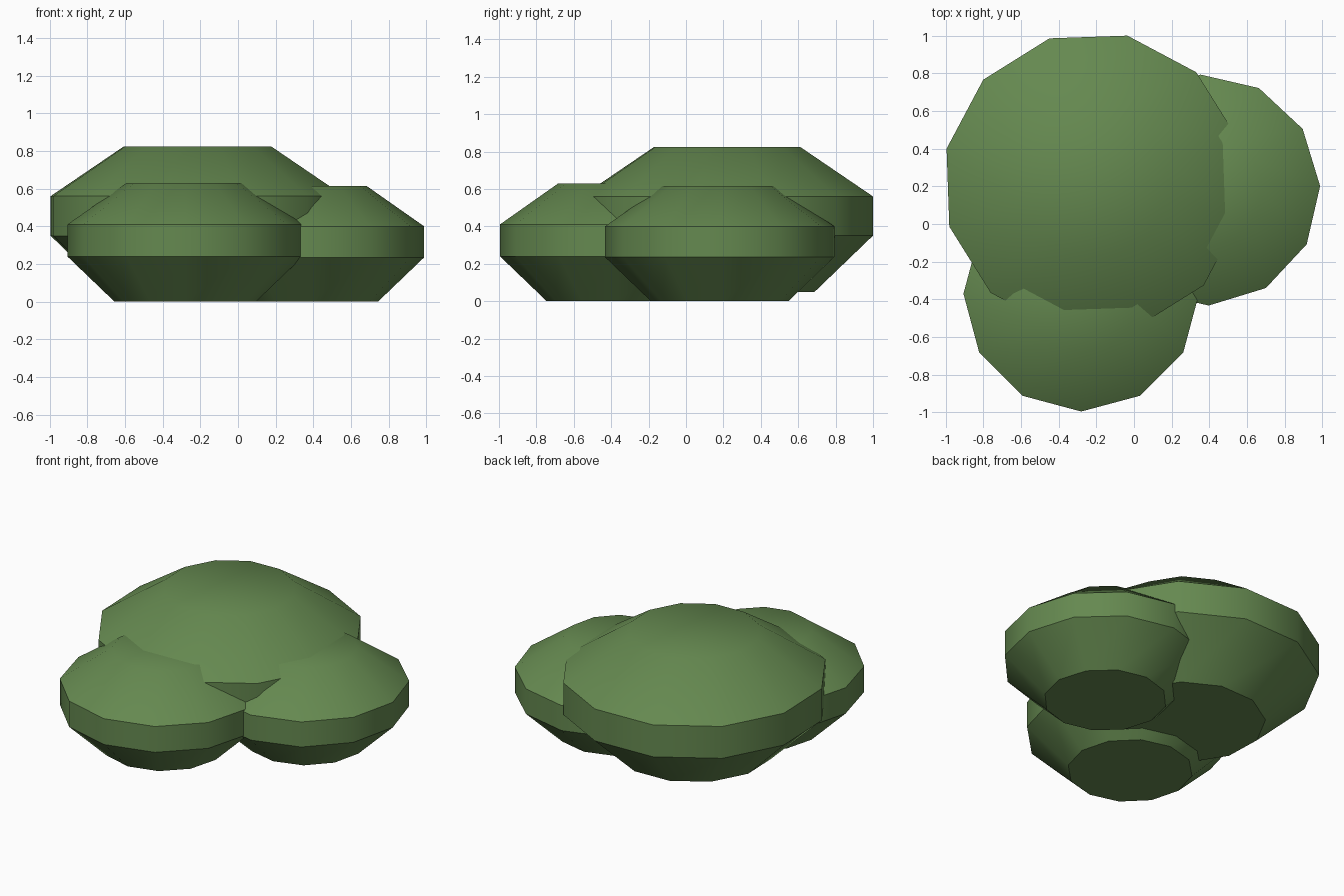
import bpy
import bmesh
from math import sin, cos, pi, radians

SIDES = 12

if "Cube" in bpy.data.objects:
    bpy.data.objects.remove(bpy.data.objects["Cube"], do_unlink=True)

# Leaf colour
leaf = bpy.data.materials.new("leaf_green")
leaf.use_nodes = True
colour = (0.13, 0.25, 0.08, 1)
leaf.diffuse_color = colour
bsdf = next(n for n in leaf.node_tree.nodes if n.type == "BSDF_PRINCIPLED")
bsdf.inputs["Base Color"].default_value = colour
bsdf.inputs["Roughness"].default_value = 0.9


def foliage(name, centre, radius, turn, profile):
    """Capped, stacked rings of (radius factor, height) make one clump."""
    bm = bmesh.new()
    rings = []
    for factor, z in profile:
        ring = []
        for i in range(SIDES):
            a = radians(turn) + 2 * pi * i / SIDES
            r = radius * factor
            ring.append(bm.verts.new((r * cos(a), r * sin(a), z)))
        rings.append(ring)
    for low, high in zip(rings, rings[1:]):
        for i in range(SIDES):
            j = (i + 1) % SIDES
            bm.faces.new((low[i], low[j], high[j], high[i]))
    bm.faces.new(reversed(rings[0]))
    bm.faces.new(rings[-1])
    mesh = bpy.data.meshes.new(name)
    bm.to_mesh(mesh)
    bm.free()
    mesh.materials.append(leaf)
    obj = bpy.data.objects.new(name, mesh)
    obj.location = (*centre, 0)
    bpy.context.collection.objects.link(obj)
    # Soft crown, crisp edges at the side band and base
    bpy.ops.object.select_all(action="DESELECT")
    obj.select_set(True)
    bpy.context.view_layer.objects.active = obj
    bpy.ops.object.shade_smooth_by_angle(angle=radians(38))


# Large back clump and two smaller ones
foliage("back_foliage", (-0.215, 0.22), 0.80, 17,
        [(0.6, 0.05), (1, 0.35), (1, 0.56), (0.5, 0.825)])
foliage("front_foliage", (-0.28, -0.37), 0.625, 0,
        [(0.6, 0), (1, 0.24), (1, 0.41), (0.5, 0.63)])
foliage("left_foliage", (0.375, 0.18), 0.613, 2,
        [(0.6, 0), (1, 0.235), (1, 0.40), (0.5, 0.615)])
